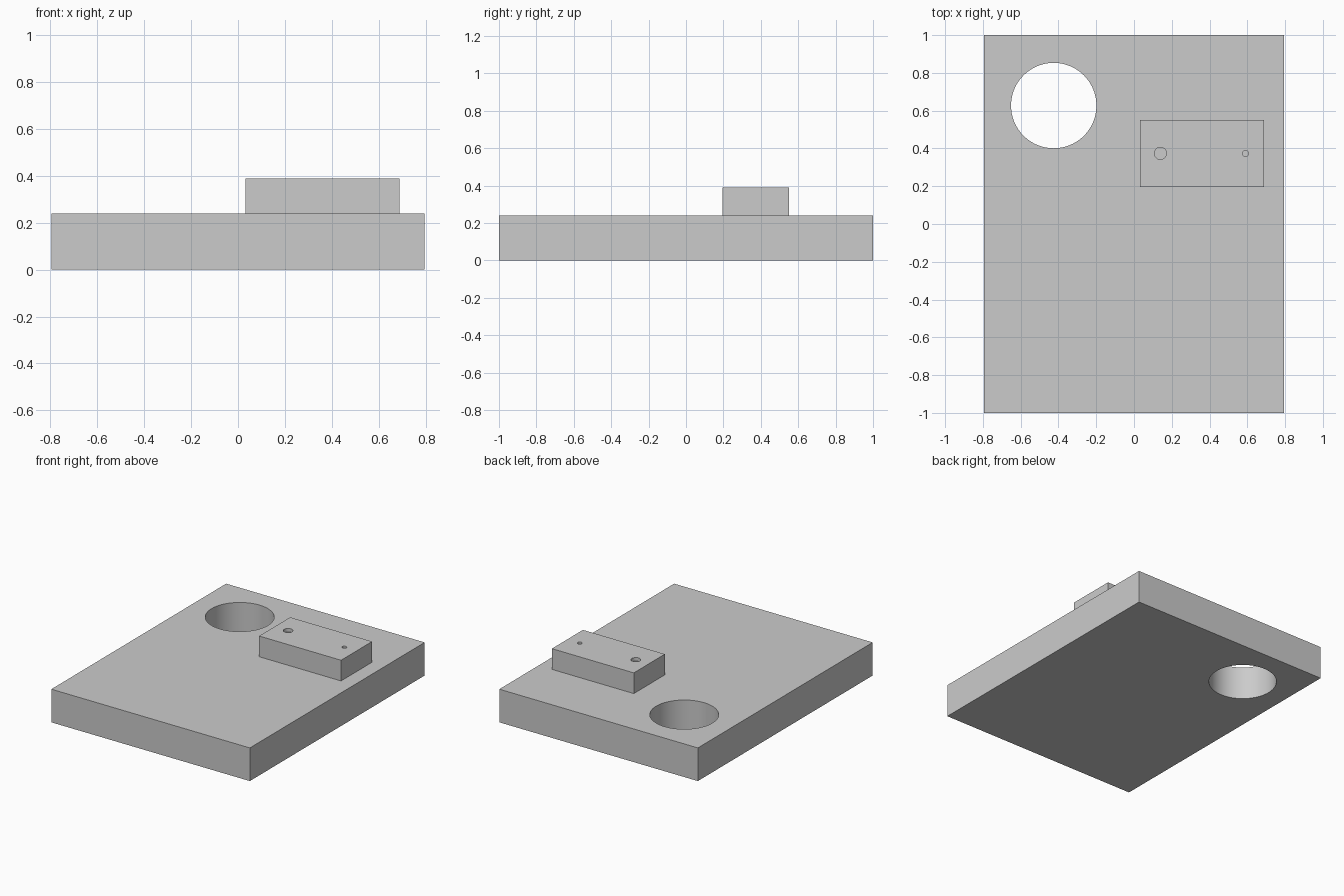
import bpy
import math

cube = bpy.data.objects.get("Cube")
if cube:
    bpy.data.objects.remove(cube, do_unlink=True)

# Single grey material
grey = bpy.data.materials.new("plain_grey")
grey.use_nodes = True
colour = (0.6, 0.6, 0.6, 1)
grey.diffuse_color = colour
grey.node_tree.nodes["Principled BSDF"].inputs["Base Color"].default_value = colour


def box(name, low, high):
    """Box spanning two opposite corners."""
    centre = [(a + b) / 2 for a, b in zip(low, high)]
    bpy.ops.mesh.primitive_cube_add(size=1, location=centre)
    obj = bpy.context.object
    obj.name = name
    obj.scale = [b - a for a, b in zip(low, high)]
    bpy.ops.object.transform_apply(location=False, rotation=False, scale=True)
    obj.data.materials.append(grey)
    return obj


def drill(obj, x, y, radius, bottom, top, sides=64):
    """Cut a vertical round hole, then discard the cutter."""
    bpy.ops.mesh.primitive_cylinder_add(
        vertices=sides, radius=radius, depth=top - bottom,
        location=(x, y, (top + bottom) / 2))
    cutter = bpy.context.object
    cutter.hide_render = True
    cutter.data.materials.append(grey)
    cut = obj.modifiers.new("hole", 'BOOLEAN')
    cut.operation = 'DIFFERENCE'
    cut.solver = 'EXACT'
    cut.object = cutter
    bpy.context.view_layer.objects.active = obj
    bpy.ops.object.modifier_apply(modifier=cut.name)
    bpy.data.objects.remove(cutter, do_unlink=True)


def smooth(obj):
    bpy.ops.object.select_all(action='DESELECT')
    obj.select_set(True)
    bpy.context.view_layer.objects.active = obj
    bpy.ops.object.shade_smooth_by_angle(angle=math.radians(30))


PLATE_TOP = 0.24
BLOCK_TOP = 0.39
PIT_DEPTH = 0.025

# Base plate with a large through hole
plate = box("base_plate", (-0.795, -1, 0), (0.795, 1, PLATE_TOP))
drill(plate, -0.425, 0.627, 0.226, -0.1, PLATE_TOP + 0.1, 96)

# Raised block with two shallow round pits
block = box("raised_block", (0.033, 0.195, PLATE_TOP), (0.689, 0.55, BLOCK_TOP))
for x, radius in ((0.14, 0.032), (0.59, 0.016)):
    drill(block, x, 0.374, radius, BLOCK_TOP - PIT_DEPTH, BLOCK_TOP + 0.1)

for part in (plate, block):
    smooth(part)
